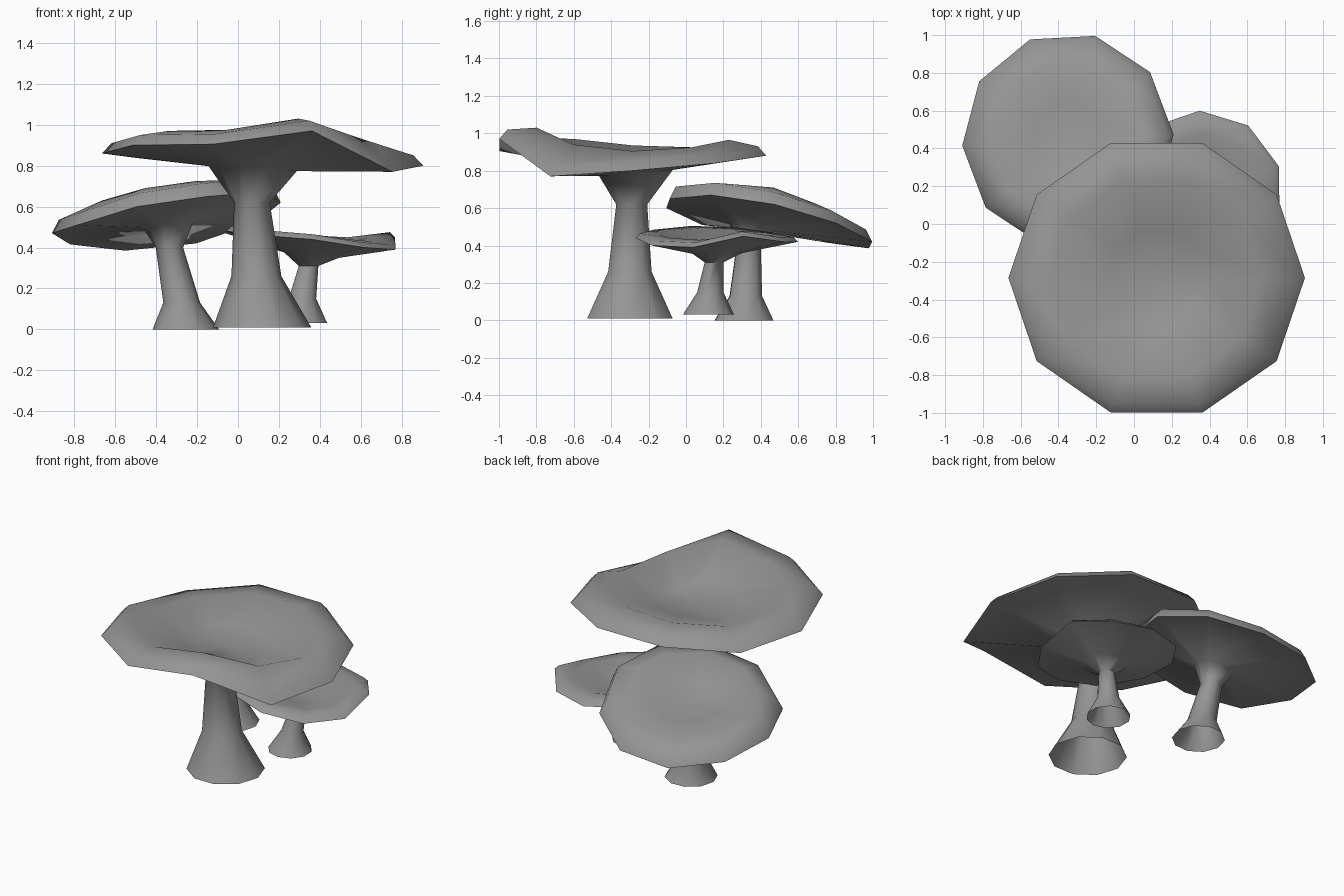
import bpy
import bmesh
from math import cos, sin, tau, radians

SIDES = 10

# Remove the default cube
default_cube = bpy.data.objects.get("Cube")
if default_cube:
    bpy.data.objects.remove(default_cube, do_unlink=True)

# Single plain colour
grey = bpy.data.materials.new("plain_grey")
grey.use_nodes = True
grey.diffuse_color = (0.3, 0.3, 0.3, 1)
grey.node_tree.nodes["Principled BSDF"].inputs["Base Color"].default_value = (0.3, 0.3, 0.3, 1)


def add_ring(bm, centre, radius_x, radius_y, phase, heights):
    """Add one closed loop of vertices, with a height for each corner."""
    ring = []
    for i, height in enumerate(heights):
        angle = radians(phase) + tau * i / SIDES
        ring.append(bm.verts.new((centre[0] + radius_x * cos(angle),
                                  centre[1] + radius_y * sin(angle),
                                  height)))
    return ring


def bridge(bm, lower, upper):
    """Join two neighbouring loops with a band of faces."""
    for i in range(SIDES):
        j = (i + 1) % SIDES
        bm.faces.new((lower[i], lower[j], upper[j], upper[i]))


def make_mushroom(name, stem, centre, size, phase, rim, crown, lip, dip):
    """Loft an open-bottomed stem into a wavy cap with a dished top.

    stem: rows of x, y, z, radius from the foot to the flare under the cap
    rim, crown: heights of the cap edge and of the ridge around the hollow
    lip: rise of the rounded edge; dip: height of the middle of the hollow
    """
    bm = bmesh.new()
    mean = sum(rim) / SIDES
    tilt = [height - mean for height in rim]
    rings = []

    # Stem, with the flare leaning along with the cap
    for row, (x, y, z, radius) in enumerate(stem):
        is_flare = row == len(stem) - 1
        lean = radius / size[0] if is_flare else 0
        heights = [z + lean * t for t in tilt]
        rings.append(add_ring(bm, (x, y), radius, radius, phase, heights))

    # Cap edge, rounded lip, crown and inner hollow
    inner = 0.35
    cap_loops = [
        (1, rim),
        (0.94, [height + lip for height in rim]),
        (0.72, crown),
        (inner, [dip + 0.02 + inner * t for t in tilt]),
    ]
    for scale, heights in cap_loops:
        rings.append(add_ring(bm, centre, size[0] * scale, size[1] * scale,
                              phase, heights))

    for lower, upper in zip(rings, rings[1:]):
        bridge(bm, lower, upper)

    # Close the hollow with a fan
    middle = bm.verts.new((centre[0], centre[1], dip))
    last = rings[-1]
    for i in range(SIDES):
        bm.faces.new((last[i], last[(i + 1) % SIDES], middle))

    mesh = bpy.data.meshes.new(name)
    bm.to_mesh(mesh)
    bm.free()
    mesh.materials.append(grey)
    mushroom = bpy.data.objects.new(name, mesh)
    bpy.context.collection.objects.link(mushroom)

    # Smooth surfaces with a crisp cap edge
    bpy.ops.object.select_all(action='DESELECT')
    mushroom.select_set(True)
    bpy.context.view_layer.objects.active = mushroom
    bpy.ops.object.shade_smooth_by_angle(angle=radians(60))


# Tall mushroom at the front
make_mushroom(
    "large_mushroom",
    stem=[(.118, -.3, .01, .24), (.09, -.3, .26, .122),
          (.068, -.29, .62, .087), (.075, -.28, .8, .22)],
    centre=(.12, -.285), size=(.785, .75), phase=0,
    rim=[.8, .84, .88, .88, .84, .86, .9, .905, .97, .77],
    crown=[.905, .925, .965, .95, .925, .935, .97, .975, 1.03, .94],
    lip=.05, dip=.835)

# Leaning mushroom at the back
make_mushroom(
    "medium_mushroom",
    stem=[(-.255, .31, 0, .163), (-.275, .32, .13, .09),
          (-.335, .335, .4, .067), (-.34, .35, .5, .12)],
    centre=(-.35, .445), size=(.56, .57), phase=3,
    rim=[.62, .52, .42, .385, .415, .47, .51, .6, .65, .67],
    crown=[.71, .62, .54, .51, .53, .58, .63, .69, .725, .73],
    lip=.065, dip=.555)

# Small mushroom at the side
make_mushroom(
    "small_mushroom",
    stem=[(.305, .12, .03, .137), (.315, .13, .15, .07),
          (.345, .15, .31, .05), (.36, .16, .365, .14)],
    centre=(.355, .165), size=(.435, .435), phase=19,
    rim=[.45, .42, .42, .44, .47, .48, .46, .44, .4, .39],
    crown=[.45, .45, .46, .47, .48, .49, .48, .46, .44, .43],
    lip=.025, dip=.395)
